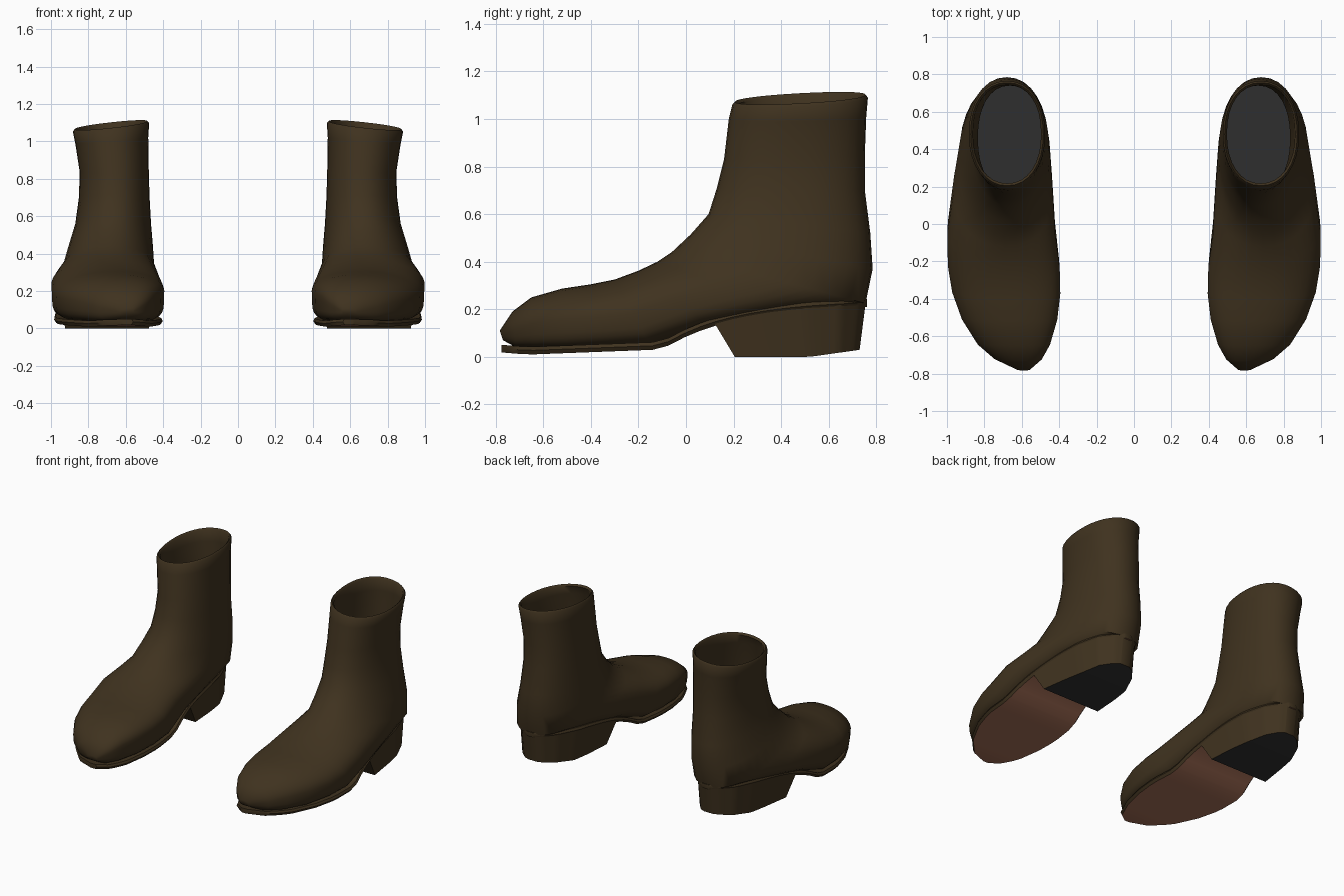
import bpy, bmesh, math
from mathutils import Vector

if "Cube" in bpy.data.objects:
    bpy.data.objects.remove(bpy.data.objects["Cube"])


def material(name, rgb):
    m = bpy.data.materials.new(name)
    m.diffuse_color = (*rgb, 1)
    m.use_nodes = True
    m.node_tree.nodes["Principled BSDF"].inputs["Base Color"].default_value = m.diffuse_color
    return m


LEATHER = material("dark_brown_leather", (0.050, 0.032, 0.0135))
SOLE = material("reddish_sole", (0.370, 0.155, 0.092))
RUBBER = material("charcoal_rubber", (0.028, 0.028, 0.028))


def loft(name, rings, mats, rule, angle):
    """Skin closed rings, cap both ends, colour by rule, mirror to the other foot."""
    bm = bmesh.new()
    vs = [[bm.verts.new(p) for p in r] for r in rings]
    n = len(vs[0])
    for a, b in zip(vs, vs[1:]):
        for i in range(n):
            j = (i + 1) % n
            bm.faces.new((a[i], a[j], b[j], b[i]))
    first = bm.faces.new(vs[0])
    bm.faces.new(vs[-1])
    bmesh.ops.recalc_face_normals(bm, faces=bm.faces[:])
    bm.normal_update()
    for f in bm.faces:
        f.material_index = rule(f, f == first)
    me = bpy.data.meshes.new(name)
    bm.to_mesh(me)
    bm.free()
    for m in mats:
        me.materials.append(m)
    ob = bpy.data.objects.new(name, me)
    bpy.context.collection.objects.link(ob)
    bpy.ops.object.select_all(action='DESELECT')
    ob.select_set(True)
    bpy.context.view_layer.objects.active = ob
    bpy.ops.object.shade_smooth_by_angle(angle=math.radians(angle))
    mod = ob.modifiers.new("other_foot", 'MIRROR')
    mod.use_mirror_merge = False


def clamp(v):
    return max(0.0, min(1.0, v))


def power(v, n):
    return math.copysign(abs(v) ** (2 / n), v)


def section(ty, tz, by, bz, x0, x1, count=32):
    """Closed section from front/top point to back/bottom point, flat-based in the foot."""
    foot = clamp((0.78 - by) / 0.85) * clamp((by + 0.78) / 0.1)
    tilt = 0.11 * clamp((tz - 0.85) / 0.2)
    top, bot = Vector((0, ty, tz)), Vector((0, by, bz))
    mid, half = (top + bot) / 2, (top - bot) / 2
    xc, hw = (x0 + x1) / 2, (x1 - x0) / 2
    pts = []
    for i in range(count):
        a = 2 * math.pi * i / count
        c, s = math.cos(a), math.sin(a)
        n = 2.15 + (2.0 * foot if c < 0 else 0.1 * foot)
        p = mid + half * power(c, n)
        p.x = xc + hw * power(s, n) - 0.03 * foot * max(0, c)
        p.z -= tilt * (p.x - 0.68)
        pts.append(p)
    return pts


# Upper: shaft sections, then sections fanning round the heel and along the foot
shaft = [
    (0.195, 1.06, 0.765, 1.09, 0.475, 0.883),
    (0.18, 1.0, 0.758, 1.01, 0.48, 0.87),
    (0.16, 0.83, 0.752, 0.85, 0.477, 0.847),
    (0.13, 0.71, 0.752, 0.70, 0.473, 0.85),
]
foot = [
    (0.095, 0.60, 0.775, 0.52, 0.465, 0.87),
    (0.02, 0.515, 0.785, 0.37, 0.455, 0.905),
    (-0.06, 0.44, 0.755, 0.225, 0.448, 0.935),
    (-0.12, 0.40, 0.45, 0.19, 0.435, 0.965),
    (-0.20, 0.362, 0.10, 0.13, 0.42, 0.998),
    (-0.30, 0.325, -0.15, 0.045, 0.398, 0.995),
    (-0.40, 0.305, -0.33, 0.035, 0.395, 0.972),
    (-0.52, 0.287, -0.50, 0.03, 0.412, 0.92),
    (-0.65, 0.25, -0.64, 0.035, 0.452, 0.835),
    (-0.73, 0.19, -0.715, 0.04, 0.495, 0.745),
    (-0.783, 0.11, -0.77, 0.07, 0.555, 0.63),
]


def inset(s, d, dz=0.0):
    return (s[0] + d, s[1] + dz, s[2] - d, s[3] + dz, s[4] + d, s[5] - d)


# Lining rises from the insole to the rim and rolls over it
lining = [inset(shaft[3], 0.008, -0.42)] + [inset(s, 0.012) for s in reversed(shaft[1:])]
rim = [inset(shaft[0], 0.022), inset(shaft[0], 0.01, 0.012)]
loft("boot_upper", [section(*s) for s in lining + rim + shaft + foot], [LEATHER, RUBBER],
     lambda f, first: 1 if first else 0, 60)

# Sole outline: y, inner x, outer x
outline = [
    (-0.775, 0.56, 0.62), (-0.73, 0.50, 0.73), (-0.60, 0.44, 0.85),
    (-0.45, 0.41, 0.93), (-0.30, 0.40, 0.975), (-0.10, 0.42, 0.985),
    (0.12, 0.45, 0.95), (0.35, 0.465, 0.92), (0.50, 0.485, 0.895),
    (0.65, 0.54, 0.845), (0.73, 0.60, 0.775), (0.762, 0.655, 0.715),
]


def at(y):
    """Inner x, outer x and top height of the sole at y."""
    z = 0.04 + 0.023 * clamp((y + 0.7) / 0.6)
    z += 0.01 * clamp((-0.65 - y) / 0.12)
    z += 0.19 * (1 - math.exp(-max(0, y + 0.1) / 0.3))
    for a, b in zip(outline, outline[1:]):
        if y <= b[0]:
            t = (y - a[0]) / (b[0] - a[0])
            return a[1] + (b[1] - a[1]) * t, a[2] + (b[2] - a[2]) * t, z
    return outline[-1][1], outline[-1][2], z


# Thin sole following the arch
rings = []
for i in range(37):
    y = -0.0065 - 0.7685 * math.cos(math.pi * i / 36)
    x0, x1, z = at(y)
    b = z - 0.032
    rings.append([(x0 + .008, y, z), (x1 - .008, y, z), (x1, y, z - .015),
                  (x1 - .012, y, b), (x0 + .012, y, b), (x0, y, z - .015)])
loft("sole", rings, [LEATHER, SOLE],
     lambda f, first: 1 if f.normal.z < -0.75 else 0, 40)

# Stacked heel, tapering down with a slanted breast
rings = []
for i in range(25):
    y = 0.12 + 0.635 * math.sin(math.pi / 2 * i / 24)
    x0, x1, z = at(y)
    xc, hw = (x0 + x1) / 2, (x1 - x0) / 2 - 0.006
    yb = 0.205 + (y - 0.12) * 0.525 / 0.635
    zb = max(0, yb - 0.52) * 0.14
    w = hw * 0.92
    rings.append([(xc - hw, y, z - .02), (xc + hw, y, z - .02),
                  (xc + w, yb, zb), (xc - w, yb, zb)])
loft("heel", rings, [LEATHER, RUBBER],
     lambda f, first: 1 if f.normal.z < -0.9 and f.calc_center_median().z < 0.06 else 0, 40)
